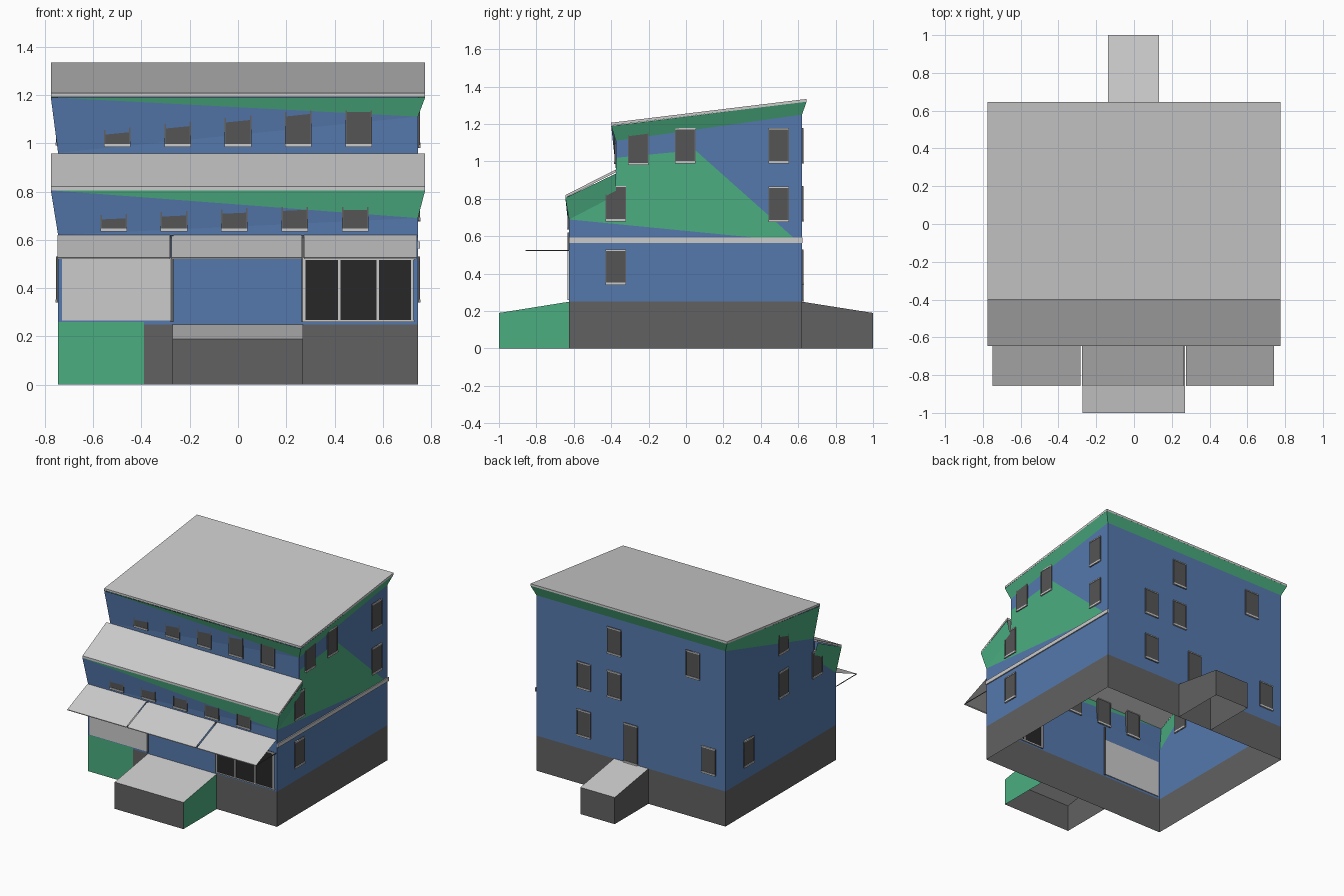
import bpy

if "Cube" in bpy.data.objects:
    bpy.data.objects.remove(bpy.data.objects["Cube"])

COL = {"blue": (.09, .19, .42, 1), "green": (.07, .42, .22, 1),
       "dark": (.12, .12, .12, 1), "glass": (.09, .09, .09, 1), "black": (.02, .02, .02, 1)}
MATS = {"grey": None}
for n, c in COL.items():
    MATS[n] = bpy.data.materials.new(n)
    MATS[n].diffuse_color = c


def build(name, faces):
    """Object from (points, colour) faces."""
    verts, idx, cols = [], [], []
    for pts, c in faces:
        idx.append(list(range(len(verts), len(verts) + len(pts))))
        verts += pts
        cols.append(c)
    me = bpy.data.meshes.new(name)
    me.from_pydata(verts, [], idx)
    used = list(dict.fromkeys(cols))
    if used != ["grey"]:
        for c in used:
            me.materials.append(MATS[c])
    for p, c in zip(me.polygons, cols):
        p.material_index = used.index(c)
    ob = bpy.data.objects.new(name, me)
    bpy.context.collection.objects.link(ob)
    return ob


def box(x0, x1, y0, y1, z0, z1, c="grey"):
    a = [(x0, y0), (x1, y0), (x1, y1), (x0, y1)]
    f = [([(*p, z0) for p in a[::-1]], c), ([(*p, z1) for p in a], c)]
    for i in range(4):
        p, q = a[i], a[(i + 1) % 4]
        f.append(([(*p, z0), (*q, z0), (*q, z1), (*p, z1)], c))
    return f


def slab(y0, z0, y1, z1, t, hx):
    """Sloped roof slab given by its top edge line."""
    prof = [(y0, z0), (y1, z1), (y1, z1 - t), (y0, z0 - t)]
    f = [([(s * hx, *p) for p in prof[::-s]], "grey") for s in (1, -1)]
    for i in range(4):
        p, q = prof[i], prof[(i + 1) % 4]
        f.append(([(-hx, *p), (hx, *p), (hx, *q), (-hx, *q)], "grey"))
    return f


X, F, U, B = .745, -.625, -.375, .62        # half width, front, upper front, back
ZL = {-1: .62, 1: .69}                      # flare start on lower front
ZU = {-1: .96, 1: 1.11}                     # flare start on upper front
XR, FR, UR, BR = .775, -.645, -.4, .645     # eave lines

# Plinth, open below
build("plinth", box(-X, X, F, B, 0, .25, "dark")[2:])
build("plinth_panel", [([(-X, F - .002, 0), (-.39, F - .002, 0),
                         (-.39, F - .002, .26), (-X, F - .002, .26)], "green")])

# Walls with flared tops
walls = [
    ([(-X, F, .25), (X, F, .25), (X, F, ZL[1]), (-X, F, ZL[-1])], "blue"),
    ([(-X, U, .9), (X, U, .9), (X, U, ZU[1]), (-X, U, ZU[-1])], "blue"),
    ([(X, B, .25), (-X, B, .25), (-X, B, 1.25), (X, B, 1.25)], "blue"),
    ([(X, B, 1.25), (-X, B, 1.25), (-XR, BR, 1.32), (XR, BR, 1.32)], "green"),
]
for y, yr, z, top in ((F, FR, ZL, .805), (U, UR, ZU, 1.19)):
    l, r = (-X, y, z[-1]), (X, y, z[1])
    walls += [([l, r, (-XR, yr, top)], "blue"),
              ([r, (XR, yr, top), (-XR, yr, top)], "green")]
for s in (1, -1):
    a, b = s * X, s * XR
    walls += [
        ([(a, F, .25), (a, B, .25), (a, B, 1.25), (a, U, ZU[s]), (a, U, .82), (a, F, ZL[s])][::s], "blue"),
        ([(a, U, ZU[s]), (a, B, 1.25), (b, BR, 1.32), (b, UR, 1.19)][::s], "green"),
        ([(a, F, ZL[s]), (a, U, .82), (b, U, .935), (b, FR, .805)][::s], "green")]
build("walls", walls)
build("side_wall_panel", [([(X + .002, y, z) for y, z in
      ((F, .69), (.6, .57), (.05, 1.06), (-.37, 1.02), (U, .82))], "green")])
build("side_band", box(X, X + .008, F, B + .004, .565, .592))

# Roofs
build("upper_roof", slab(UR, 1.207, BR, 1.334, .015, XR))
build("lower_roof", slab(FR, .82, -.375, .957, .015, XR))


# Windows and back door
def opening(name, u, wall, z, side, w=.11, h=.19):
    def part(u0, u1, z0, z1, d, c):
        a, b = wall - d, wall + d
        return box(a, b, u0, u1, z0, z1, c) if side else box(u0, u1, a, b, z0, z1, c)
    l, r, b, t = u - w / 2, u + w / 2, z - h / 2, z + h / 2
    f = part(l, r, b, t, .006, "glass")
    f += part(l, r, b, b + .012, .011, "grey")
    f += part(l, r, t - .008, t, .009, "grey")
    for e in (l, r - .006):
        f += part(e, e + .006, b, t, .008, "dark")
    build(name, f)


for i in range(5):
    opening("upper_front_window", -.5 + .25 * i, U, 1.08, False)
    opening("lower_front_window", -.515 + .25 * i, F, .73, False)
for x, z in ((.13, 1.085), (-.49, 1.085), (.37, .775), (.13, .775), (.37, .435), (-.615, .435)):
    opening("back_window", x, B, z, False)
for y, z in ((.495, 1.085), (-.005, 1.085), (-.255, 1.075), (.495, .77), (-.375, .775), (-.375, .435)):
    opening("right_window", y, X, z, True)
for y, z in ((-.03, 1.085), (-.03, .775), (-.41, .775), (.36, .435)):
    opening("left_window", y, -X, z, True)
opening("back_door", 0, B, .39, False, .11, .28)

# Shop fronts: closed shutter on the left, three panes on the right
build("shop_shutter", box(-.728, -.275, F - .006, F + .006, .265, .525))
build("shop_glass", box(.275, .725, F - .004, F + .004, .265, .525, "black"))
bars = box(.27, .73, F - .009, F + .009, .26, .268) + box(.27, .73, F - .009, F + .009, .517, .525)
for x in (.275, .42, .578, .722):
    bars += box(x - .005, x + .005, F - .009, F + .009, .26, .525)
build("shop_window_frame", bars)
for x in (-.273, .268):
    build("shop_post", box(x - .006, x + .006, F - .008, F + .008, .26, .62, "dark"))

# Awnings: sloped sheets with horizontal side rods and a front rail
for x0, x1 in ((-.748, -.282), (-.276, .264), (.274, .742)):
    build("awning", [([(x0, -.855, .525), (x1, -.855, .525), (x1, F, .62), (x0, F, .62)], "grey")])
    build("awning_rail", box(x0, x1, -.857, -.852, .521, .526))
    for x in (x0, x1 - .004):
        build("awning_rod", box(x, x + .004, -.855, F, .522, .526, "dark"))


# Entrance ramps, open below
def ramp(name, x0, x1, yw, yo, right):
    a, b, c, d = (yw, 0), (yo, 0), (yo, .19), (yw, .25)
    build(name, [
        ([(x0, *p) for p in (a, b, c, d)], "dark"),
        ([(x1, *p) for p in (a, b, c, d)], right),
        ([(x0, *b), (x1, *b), (x1, *c), (x0, *c)], "dark"),
        ([(x0, *c), (x1, *c), (x1, *d), (x0, *d)], "grey")])


ramp("front_ramp", -.272, .27, F, -1, "green")
ramp("back_ramp", -.138, .133, B, 1, "dark")

for m in bpy.data.materials:
    if m.users and not m.is_grease_pencil:
        m.use_nodes = True
        m.node_tree.nodes["Principled BSDF"].inputs["Base Color"].default_value = m.diffuse_color
